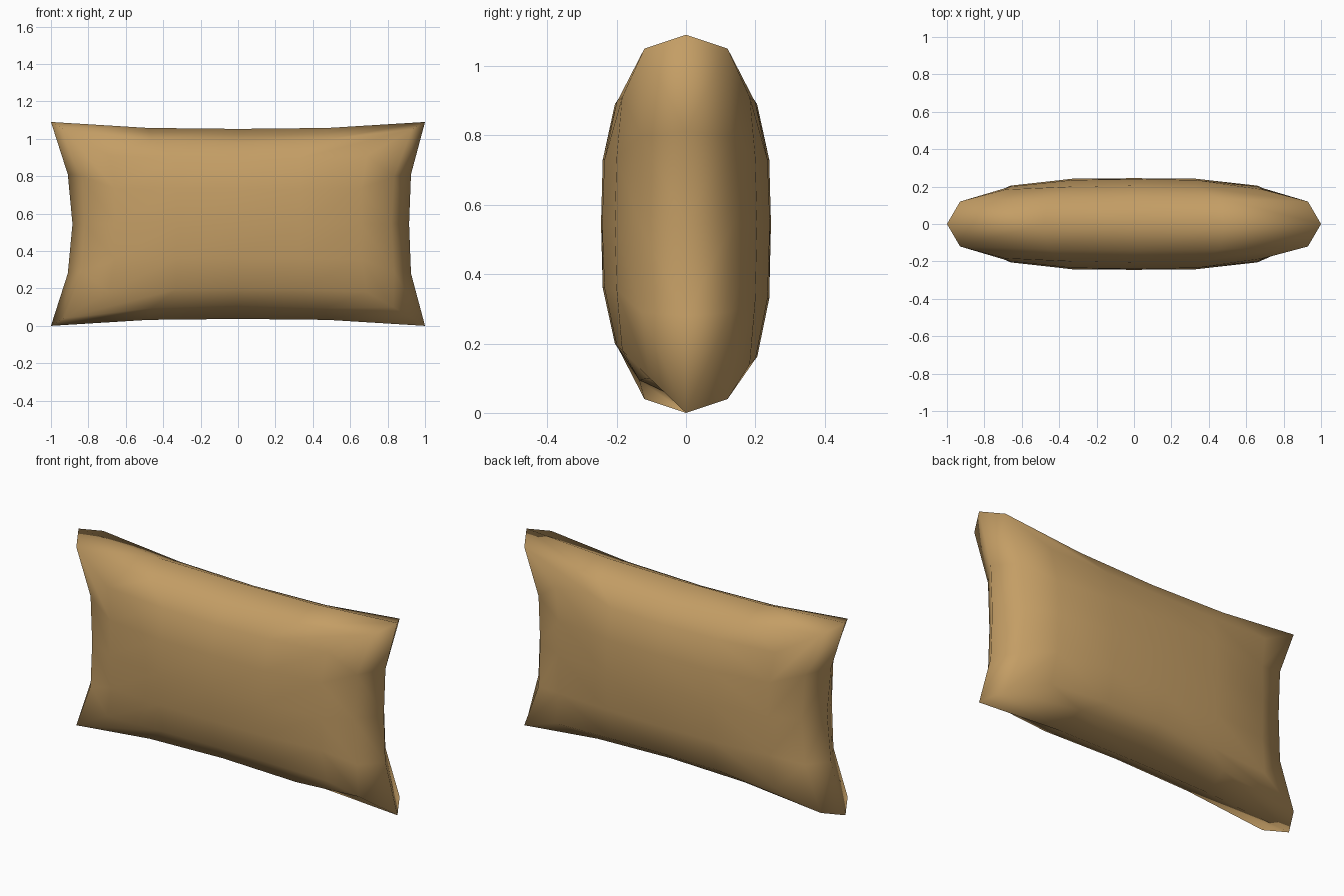
import bpy, bmesh

if "Cube" in bpy.data.objects:
    bpy.data.objects.remove(bpy.data.objects["Cube"])

ZC = 0.545

# quarter profiles indexed by (|i|, |k|): grid steps from the middle -> (x, y, z offset)
PANEL = {
    (0, 0): (0.00, 0.245, 0.00), (1, 0): (0.33, 0.242, 0.00), (2, 0): (0.66, 0.205, 0.00),
    (0, 1): (0.00, 0.24, 0.185), (1, 1): (0.33, 0.235, 0.185), (2, 1): (0.66, 0.20, 0.19),
    (0, 2): (0.00, 0.205, 0.345), (1, 2): (0.33, 0.20, 0.35), (2, 2): (0.69, 0.184, 0.365),
}
RIM = {
    (0, 2): (0.00, 0.14, 0.435), (1, 2): (0.46, 0.135, 0.45), (2, 2): (0.93, 0.12, 0.505),
    (2, 1): (0.835, 0.128, 0.255), (2, 0): (0.82, 0.135, 0.00),
}
SEAM = {
    (0, 2): (0.00, 0, 0.508), (1, 2): (0.48, 0, 0.513), (2, 2): (1.00, 0, 0.545),
    (2, 1): (0.925, 0, 0.265), (2, 0): (0.915, 0, 0.00),
}


def sign(n):
    return (n > 0) - (n < 0)


bm = bmesh.new()


def vert(table, i, k, side):
    x, y, z = table[abs(i), abs(k)]
    return bm.verts.new((sign(i) * x, side * y, ZC + sign(k) * z))


LOOP = ([(i, -2) for i in range(-2, 2)] + [(2, k) for k in range(-2, 2)] +
        [(i, 2) for i in range(2, -2, -1)] + [(-2, k) for k in range(2, -2, -1)])


def bridge(outer, inner):
    for n, a in enumerate(LOOP):
        b = LOOP[(n + 1) % len(LOOP)]
        bm.faces.new([outer[a], outer[b], inner[b], inner[a]])


# seam loop with pulled-out corner tips, left end slightly shorter
seam = {p: vert(SEAM, *p, 0) for p in LOOP}
seam[-2, 0].co.x += 0.03
for k in (-1, 1):
    seam[-2, k].co.x += 0.015

# front and back: puffed panel, rounded rim, join to the seam
for side in (-1, 1):
    panel = {(i, k): vert(PANEL, i, k, side) for i in range(-2, 3) for k in range(-2, 3)}
    rim = {p: vert(RIM, *p, side) for p in LOOP}
    for i in range(-2, 2):
        for k in range(-2, 2):
            bm.faces.new([panel[p] for p in
                          ((i, k), (i + 1, k), (i + 1, k + 1), (i, k + 1))])
    bridge(rim, panel)
    bridge(seam, rim)
    if side < 0:
        # tucked-in lower front right corner
        rim[2, -2].co = (0.83, -0.105, 0.10)
    else:
        # back sags a little lower
        for i in range(-2, 3):
            panel[i, -2].co.z -= 0.04
            panel[i, -1].co.z -= 0.03

bmesh.ops.recalc_face_normals(bm, faces=bm.faces)
for f in bm.faces:
    f.smooth = True
mesh = bpy.data.meshes.new("pillow")
bm.to_mesh(mesh)
bm.free()

pillow = bpy.data.objects.new("pillow", mesh)
bpy.context.collection.objects.link(pillow)
fabric = bpy.data.materials.new("tan_fabric")
fabric.diffuse_color = (0.55, 0.34, 0.13, 1)
fabric.use_nodes = True
fabric.node_tree.nodes["Principled BSDF"].inputs["Base Color"].default_value = fabric.diffuse_color
mesh.materials.append(fabric)
